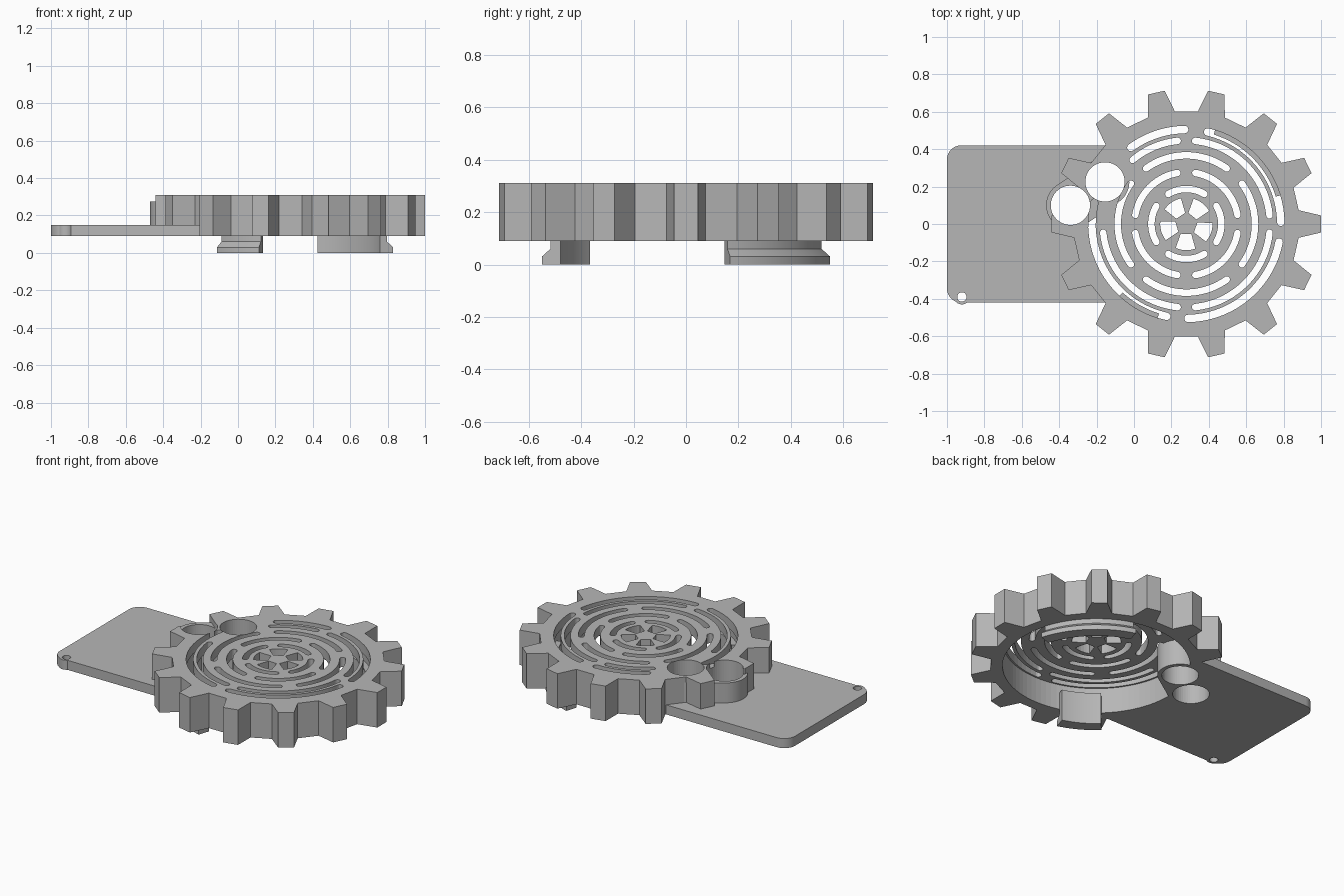
import bpy, bmesh
from math import sin, cos, pi, radians, atan2

if "Cube" in bpy.data.objects:
    bpy.data.objects.remove(bpy.data.objects["Cube"])

GREY = (0.47, 0.47, 0.47, 1)
mat = bpy.data.materials.new("matte grey")
mat.use_nodes = True
mat.diffuse_color = GREY
mat.node_tree.nodes["Principled BSDF"].inputs["Base Color"].default_value = GREY

CX = 0.28                       # gear axis
BASE, CARD_TOP, TOP = 0.09, 0.15, 0.31
CAVITY_R = 0.535
HOLES = [(-0.34, 0.10), (-0.155, 0.225)]


def polar(r, deg, cx=CX, cy=0):
    a = radians(deg)
    return cx + r * cos(a), cy + r * sin(a)


def arc(r, a0, a1, n, cx=CX, cy=0):
    return [polar(r, a0 + (a1 - a0) * i / n, cx, cy) for i in range(n + 1)]


def circle(r, cx=CX, cy=0, n=48):
    return arc(r, 0, 360, n, cx, cy)[:-1]


def finish(bm, name):
    bmesh.ops.recalc_face_normals(bm, faces=bm.faces)
    mesh = bpy.data.meshes.new(name)
    bm.to_mesh(mesh)
    bm.free()
    mesh.materials.append(mat)
    ob = bpy.data.objects.new(name, mesh)
    bpy.context.collection.objects.link(ob)
    return ob


def prisms(name, outlines, z0, z1):
    """Extrude each closed outline from z0 to z1."""
    bm = bmesh.new()
    for pts in outlines:
        low = [bm.verts.new((x, y, z0)) for x, y in pts]
        high = [bm.verts.new((x, y, z1)) for x, y in pts]
        bm.faces.new(low)
        bm.faces.new(high)
        for i in range(len(pts)):
            j = (i + 1) % len(pts)
            bm.faces.new((low[i], low[j], high[j], high[i]))
    return finish(bm, name)


def swept_sector(name, profile, a0, a1, n=20):
    """Revolve a closed (radius, height) profile through part of a turn."""
    bm = bmesh.new()
    rings = [[bm.verts.new((*polar(r, a0 + (a1 - a0) * i / n), z)) for r, z in profile]
             for i in range(n + 1)]
    for a, b in zip(rings, rings[1:]):
        for k in range(len(profile)):
            m = (k + 1) % len(profile)
            bm.faces.new((a[k], a[m], b[m], b[k]))
    bm.faces.new(rings[0])
    bm.faces.new(rings[-1])
    return finish(bm, name)


def cut(ob, *cutters):
    for c in cutters:
        c.hide_render = True
        c.hide_viewport = True
        mod = ob.modifiers.new("cut", 'BOOLEAN')
        mod.operation = 'DIFFERENCE'
        mod.solver = 'EXACT'
        mod.object = c


def slot(r, width, a0, a1):
    """Curved slot outline with rounded ends."""
    h = width / 2
    e0, e1 = polar(r, a0), polar(r, a1)
    return (arc(r + h, a0, a1, 18) + arc(h, a1, a1 + 180, 6, *e1)[1:-1]
            + arc(r - h, a1, a0, 18) + arc(h, a0 + 180, a0 + 360, 6, *e0)[1:-1])


# Toothed body
TEETH = 14
outline = []
for t in range(TEETH):
    mid = 360 * t / TEETH
    outline += [polar(0.605, mid - 7), polar(0.722, mid - 3.6),
                polar(0.722, mid + 3.6), polar(0.605, mid + 7)]
gear = prisms("gear_body", [outline], BASE, TOP)

# Flat card with rounded corners, running into the gear
corner = 0.075
card_outline = [(0.1, -0.42), (0.1, 0.42)]
card_outline += arc(corner, 90, 180, 8, -1 + corner, 0.42 - corner)
card_outline += arc(corner, 180, 270, 8, -1 + corner, -0.42 + corner)
card = prisms("card_plate", [card_outline], BASE, CARD_TOP)
ear = prisms("card_ear", [circle(0.045, -0.92, -0.385, 24)], BASE, CARD_TOP)

# Boss around the two round holes
(ax, ay), (bx, by) = HOLES
turn = atan2(by - ay, bx - ax) * 180 / pi
boss = prisms("hole_boss", [arc(0.13, turn + 90, turn + 270, 20, ax, ay)
                            + arc(0.13, turn - 90, turn + 90, 20, bx, by)], BASE, 0.275)

# Cutters
cavity = prisms("cavity_cutter", [circle(CAVITY_R, n=96)], -0.1, 0.25)
holes = prisms("hole_cutter", [circle(0.105, x, y) for x, y in HOLES], -0.1, 0.5)
ear_hole = prisms("ear_hole_cutter", [circle(0.025, -0.92, -0.39, 20)], -0.1, 0.5)

# Grille: long outer slots, staggered inner rings, hub windows
slots = [slot(0.505, 0.04, a, b) for a, b in ((1, 77), (91, 126), (167, 258), (271, 349))]
for radius, offset, margin in ((0.447, 0, 6), (0.367, 45, 9), (0.277, 0, 10), (0.187, 45, 14)):
    for q in range(4):
        start = offset + 90 * q
        if radius > 0.4 and q == 1:      # stop short of the boss
            slots.append(slot(radius, 0.035, start + margin, 130))
        else:
            slots.append(slot(radius, 0.035, start + margin, start + 90 - margin))
for k in range(5):
    a = 52 + 72 * k
    slots.append(arc(0.14, a - 22, a + 22, 6) + [polar(0.06, a + 28), polar(0.06, a - 28)])
grille = prisms("grille_cutter", slots, 0.2, 0.5)

cut(gear, cavity, grille, holes)
cut(card, cavity, holes, ear_hole)
cut(ear, ear_hole)
cut(boss, holes)

# Snap clips hanging below the rim
clip_profile = [(0.5, 0), (0.575, 0), (0.575, 0.03), (0.54, 0.06), (0.54, 0.2), (0.5, 0.2)]
clips = [swept_sector("long_clip", clip_profile, 17, 73),
         swept_sector("short_clip", clip_profile, 227, 253)]

bpy.ops.object.select_all(action='DESELECT')
for ob in [gear, card, ear, boss] + clips:
    ob.select_set(True)
    bpy.context.view_layer.objects.active = ob
bpy.ops.object.shade_smooth_by_angle(angle=radians(20))
